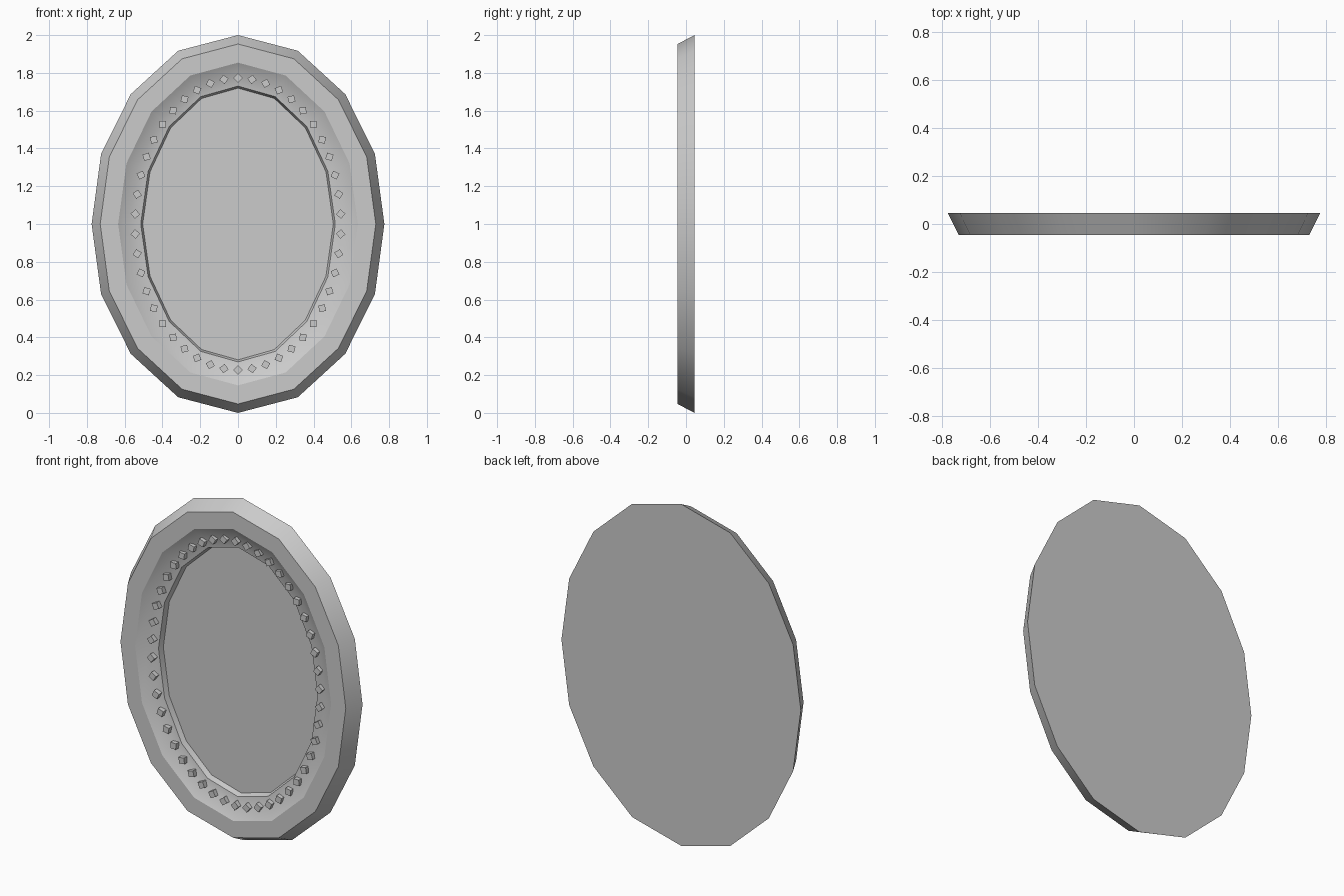
import bpy, bmesh, math
from mathutils import Vector, Matrix

cube = bpy.data.objects.get("Cube")
if cube:
    bpy.data.objects.remove(cube, do_unlink=True)

grey = bpy.data.materials.new("plain grey")
grey.use_nodes = True
grey.diffuse_color = (0.6, 0.6, 0.6, 1)
grey.node_tree.nodes["Principled BSDF"].inputs["Base Color"].default_value = (0.6, 0.6, 0.6, 1)


def finish(name, bm, smooth=False):
    bmesh.ops.recalc_face_normals(bm, faces=bm.faces)
    mesh = bpy.data.meshes.new(name)
    bm.to_mesh(mesh)
    bm.free()
    mesh.materials.append(grey)
    obj = bpy.data.objects.new(name, mesh)
    bpy.context.collection.objects.link(obj)
    if smooth:
        bpy.ops.object.select_all(action="DESELECT")
        obj.select_set(True)
        bpy.context.view_layer.objects.active = obj
        bpy.ops.object.shade_smooth_by_angle(angle=math.radians(30))
    return obj


def full_oval(quarter):
    """Mirror the quarter from top to side into a closed oval."""
    half = quarter + [(x, -z) for x, z in quarter[-2::-1]]
    return [Vector(p) for p in half + [(-x, z) for x, z in half[-2:0:-1]]]


# Sixteen-sided opening and outer outline of the frame
steps = [math.radians(22.5 * i) for i in range(5)]
inner = full_oval([(0.515 * math.sin(a), 0.73 * math.cos(a)) for a in steps])
outer = full_oval([(0, 1), (0.317, 0.917), (0.568, 0.687), (0.725, 0.37), (0.775, 0)])


def ring(bm, blend, y):
    points = [a.lerp(b, blend) for a, b in zip(inner, outer)]
    return [bm.verts.new((p.x, y, p.y + 1)) for p in points]


# Frame: back, slanted rim, flat front, cove, bead band and lip
profile = [(1, 0.045), (0.825, -0.045), (0.46, -0.045), (0.23, -0.01),
           (0, 0), (-0.04, 0.03)]
bm = bmesh.new()
rings = [ring(bm, *p) for p in profile]
for a, b in zip(rings, rings[1:]):
    for i in range(len(a)):
        j = (i + 1) % len(a)
        bm.faces.new((a[i], a[j], b[j], b[i]))
bm.faces.new(rings[0])      # back panel
bm.faces.new(rings[-1])     # glass
finish("oval_frame_and_glass", bm, smooth=True)

# Beads: small cubes turned on edge around the band
bm = bmesh.new()
count = 46
for i in range(count):
    a = 2 * math.pi * i / count
    place = Matrix.Translation((0.545 * math.sin(a), -0.014, 1 + 0.773 * math.cos(a)))
    turn = Matrix.Rotation(a + math.pi / 4, 4, "Y")
    bmesh.ops.create_cube(bm, size=0.035, matrix=place @ turn)
finish("bead_ring", bm)
